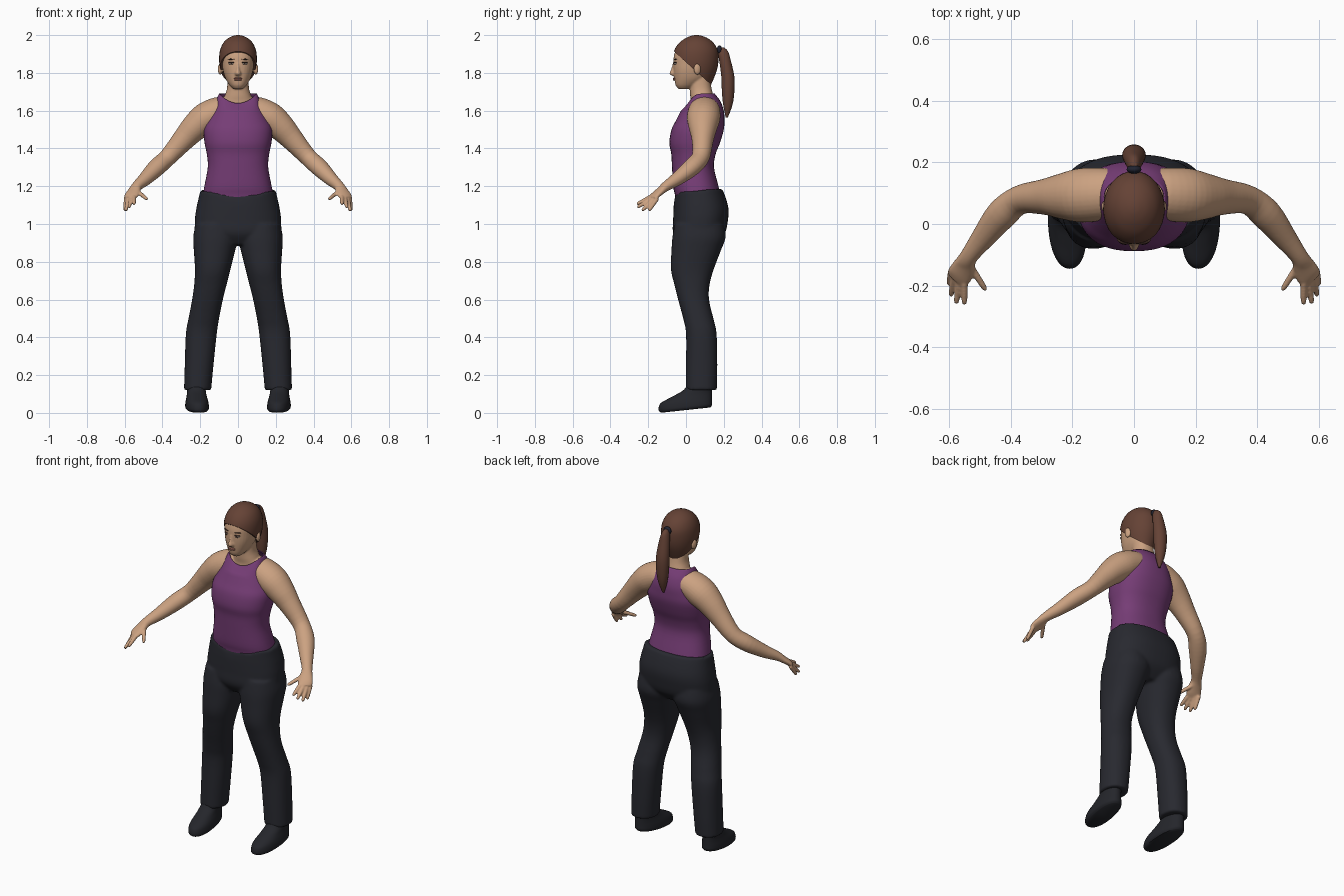
import bpy, bmesh, math
from mathutils import Vector, Matrix

if "Cube" in bpy.data.objects:
    bpy.data.objects.remove(bpy.data.objects["Cube"], do_unlink=True)


def material(name, r, g, b):
    mat = bpy.data.materials.new(name)
    mat.use_nodes = True
    mat.diffuse_color = (r, g, b, 1)
    bsdf = mat.node_tree.nodes["Principled BSDF"]
    bsdf.inputs["Base Color"].default_value = (r, g, b, 1)
    bsdf.inputs["Roughness"].default_value = 0.8
    return mat


SKIN = material("skin", .6, .36, .22)
PURPLE = material("purple cloth", .18, .046, .18)
CHARCOAL = material("charcoal cloth", .021, .022, .029)
LEATHER = material("dark leather", .018, .019, .024)
BROWN = material("brown hair", .13, .055, .036)
NAVY = material("navy band", .015, .017, .03)
WHITE = material("eye white", .55, .48, .42)
DARK = material("dark brown", .05, .025, .018)
LIP = material("lip", .42, .17, .13)


def stack(rows):
    """Level rings given as height, front, back and half width (or inner and outer side)."""
    out = []
    for z, front, back, *sides in rows:
        x0, x1 = sides if len(sides) == 2 else (-sides[0], sides[0])
        out.append(((x0 + x1) / 2, (front + back) / 2, z, (x1 - x0) / 2, (back - front) / 2))
    return out


def smooth_rows(rows, steps=4):
    """Catmull-Rom interpolation between rings."""
    rows = [Vector(r) for r in rows]
    out = []
    for i in range(len(rows) - 1):
        a, b, c, d = rows[max(i - 1, 0)], rows[i], rows[i + 1], rows[min(i + 2, len(rows) - 1)]
        for k in range(steps):
            t = k / steps
            out.append(b + (c - a) * (t / 2) + (a * 2 - b * 5 + c * 4 - d) * (t * t / 2)
                       + (b * 3 - a - c * 3 + d) * (t ** 3 / 2))
    return out + [rows[-1]]


def loft(bm, rows, side=1, level=True, power=.9, warp=None, open_end=False, sides=32):
    """Skin over elliptical rings of x, y, z and two radii."""
    rows = smooth_rows(rows)
    centres = [Vector(r[:3]) for r in rows]
    rings = []
    for i, row in enumerate(rows):
        u, v = Vector((1, 0, 0)), Vector((0, 1, 0))
        if not level:
            d = (centres[min(i + 1, len(rows) - 1)] - centres[max(i - 1, 0)]).normalized()
            u = d.cross(Vector((0, 0, 1))).normalized()
            v = u.cross(d)
        ring = []
        for k in range(sides):
            angle = math.tau * k / sides
            c, s = math.cos(angle), math.sin(angle)
            c, s = (math.copysign(abs(n) ** power, n) for n in (c, s))
            p = centres[i] + u * (c * row[3]) + v * (s * row[4])
            if warp:
                p = warp(p)
            ring.append(bm.verts.new((p.x * side, p.y, p.z)))
        rings.append(ring)
    for low, high in zip(rings, rings[1:]):
        for k in range(sides):
            n = (k + 1) % sides
            bm.faces.new((low[k], low[n], high[n], high[k]))
    bm.faces.new(rings[0])
    if not open_end:
        bm.faces.new(rings[-1])


def ball(bm, centre, radii, turn=0):
    matrix = Matrix.Translation(centre) @ Matrix.Rotation(turn, 4, "Z") @ Matrix.Diagonal((*radii, 1))
    bmesh.ops.create_uvsphere(bm, u_segments=20, v_segments=12, radius=1, matrix=matrix)


def finish(name, bm, mat, voxel=0):
    bmesh.ops.recalc_face_normals(bm, faces=bm.faces[:])
    mesh = bpy.data.meshes.new(name)
    bm.to_mesh(mesh)
    bm.free()
    mesh.materials.append(mat)
    for poly in mesh.polygons:
        poly.use_smooth = True
    mesh.set_sharp_from_angle(angle=math.radians(50))
    obj = bpy.data.objects.new(name, mesh)
    bpy.context.collection.objects.link(obj)
    if voxel:
        remesh = obj.modifiers.new("Merge", "REMESH")
        remesh.mode = "VOXEL"
        remesh.voxel_size = voxel
        remesh.use_smooth_shade = True
        relax = obj.modifiers.new("Relax", "SMOOTH")
        relax.iterations = 3
    return obj


# Skin: head, nose, ears, neck, arms and hands merged into one surface
bm = bmesh.new()
loft(bm, stack([(1.715, -.04, .02, .025), (1.735, -.055, .06, .045), (1.77, -.062, .11, .066),
                (1.81, -.066, .13, .079), (1.85, -.067, .15, .085), (1.89, -.064, .155, .087),
                (1.93, -.05, .15, .08), (1.96, -.02, .13, .06), (1.98, .02, .09, .03)]))
loft(bm, stack([(1.785, -.075, -.04, .014), (1.797, -.088, -.04, .017), (1.82, -.079, -.04, .01),
                (1.85, -.07, -.04, .008)]), power=1)
loft(bm, stack([(1.55, 0, .17, .1), (1.63, .025, .16, .09), (1.68, .022, .145, .07),
                (1.72, .02, .135, .058), (1.78, .02, .125, .056)]))
ARM = [(.03, .1, 1.6, .075, .07), (.1, .097, 1.595, .085, .078), (.17, .093, 1.56, .088, .083),
       (.23, .09, 1.51, .075, .073), (.29, .088, 1.445, .058, .06), (.37, .078, 1.355, .047, .047),
       (.43, .03, 1.3, .05, .046), (.49, -.045, 1.24, .038, .036), (.535, -.105, 1.2, .029, .026),
       (.55, -.135, 1.175, .036, .02), (.565, -.165, 1.15, .041, .017), (.575, -.18, 1.135, .036, .013)]
FINGERS = [((.592, -.152, 1.135), (.599, -.197, 1.07)), ((.58, -.168, 1.135), (.594, -.233, 1.07)),
           ((.565, -.18, 1.138), (.577, -.258, 1.088)), ((.55, -.19, 1.142), (.55, -.26, 1.105)),
           ((.535, -.13, 1.175), (.48, -.215, 1.13))]
for side in (1, -1):
    loft(bm, ARM, side, level=False, power=1)
    ball(bm, (side * .094, .06, 1.82), (.012, .02, .031), side * .3)
    for base, tip in FINGERS:
        base, tip = Vector(base), Vector(tip)
        rows = [(*base.lerp(tip, t), r, r) for t, r in ((0, .012), (.5, .011), (.9, .009), (1, .005))]
        loft(bm, rows, side, level=False, power=1, sides=12)
finish("body_skin", bm, SKIN, .005)


# Sleeveless top, its neckline scooped at the front
def scoop(p):
    if p.z > 1.6 and p.y < .08:
        p.z -= .05 * (p.z - 1.6) / .09 * (max(0, 1 - (p.x / .1) ** 2))
    return p


bm = bmesh.new()
loft(bm, stack([(1.08, -.05, .18, .185), (1.15, -.058, .182, .185), (1.2, -.068, .172, .178),
                (1.3, -.074, .148, .16), (1.37, -.078, .157, .165), (1.43, -.088, .18, .177),
                (1.5, -.077, .2, .182), (1.55, -.052, .203, .165), (1.6, -.027, .2, .143),
                (1.65, -.004, .182, .12), (1.69, .014, .152, .1)]),
     power=.85, warp=scoop, open_end=True, sides=48)
shirt = finish("tank_top", bm, PURPLE)
shirt.modifiers.new("Thickness", "SOLIDIFY").thickness = .005


# Trousers: hips with a V-shaped waistline, merged with both legs
def waistline(p):
    if p.z > 1.1 and p.y < .09:
        p.z -= .05 * (p.z - 1.1) / .08 * max(.2, 1 - abs(p.x) / .19)
    return p


bm = bmesh.new()
loft(bm, stack([(.89, -.03, .15, .13), (.95, -.068, .205, .22), (1.02, -.068, .222, .228),
                (1.08, -.066, .225, .221), (1.14, -.063, .21, .209), (1.185, -.06, .192, .2)]),
     power=.85, warp=waistline, sides=48)
for side in (1, -1):
    loft(bm, stack([(.12, 0, .163, .142, .286), (.25, 0, .166, .13, .282), (.42, 0, .162, .112, .276),
                    (.5, -.015, .145, .1, .262), (.6, -.042, .122, .08, .243), (.68, -.062, .125, .06, .232),
                    (.76, -.08, .147, .04, .228), (.86, -.077, .185, .015, .234),
                    (.93, -.072, .21, 0, .237), (1, -.06, .2, .01, .225)]), side)
finish("trousers", bm, CHARCOAL, .009)


# Shoes, heels raised a little
def heel_lift(p):
    return Vector((p.x + p.y * .06, p.y, p.z + .03 * (p.y + .14) / .28))


for side, label in ((1, "left"), (-1, "right")):
    bm = bmesh.new()
    loft(bm, stack([(0, -.13, .128, .162, .268), (.012, -.144, .138, .155, .278),
                    (.035, -.143, .138, .156, .278), (.055, -.128, .138, .16, .274),
                    (.08, -.07, .138, .166, .268), (.11, -.01, .14, .168, .266),
                    (.16, .02, .14, .17, .264)]), side, warp=heel_lift)
    finish(label + "_shoe", bm, LEATHER)

# Hair cap, trimmed along a slope from forehead to nape
bm = bmesh.new()
loft(bm, stack([(1.72, .03, .125, .05), (1.77, -.03, .147, .078), (1.82, -.06, .165, .094),
                (1.87, -.071, .172, .1), (1.92, -.062, .168, .095), (1.96, -.035, .145, .077),
                (1.985, 0, .112, .05), (1.997, .03, .08, .022), (2, .05, .06, .004)]), power=1)
bmesh.ops.bisect_plane(bm, geom=bm.verts[:] + bm.edges[:] + bm.faces[:], plane_co=(0, -.06, 1.91),
                       plane_no=(0, .17, .19), clear_inner=True)
bmesh.ops.holes_fill(bm, edges=[e for e in bm.edges if e.is_boundary])
finish("hair", bm, BROWN)

# Ponytail and its band
bm = bmesh.new()
loft(bm, stack([(1.935, .17, .2, .01), (1.915, .165, .222, .02), (1.87, .175, .236, .03),
                (1.78, .187, .256, .038), (1.7, .19, .256, .036), (1.63, .197, .246, .026),
                (1.565, .21, .222, .006)]), power=1)
finish("ponytail", bm, BROWN)
bm = bmesh.new()
ball(bm, (0, .177, 1.922), (.024, .014, .024))
finish("hair_band", bm, NAVY)

# Face details
for side, label in ((1, "left"), (-1, "right")):
    for part, mat, centre, radii in (
            ("eye", WHITE, (.036, -.056, 1.849), (.014, .008, .006)),
            ("iris", DARK, (.035, -.061, 1.849), (.006, .005, .006)),
            ("lashes", DARK, (.036, -.058, 1.855), (.017, .008, .003)),
            ("eyebrow", DARK, (.037, -.056, 1.872), (.02, .008, .003))):
        bm = bmesh.new()
        ball(bm, (centre[0] * side, *centre[1:]), radii, side * .35)
        finish(label + "_" + part, bm, mat)
bm = bmesh.new()
for z in (1.764, 1.771):
    ball(bm, (0, -.06, z), (.022, .01, .005))
finish("lips", bm, LIP)
